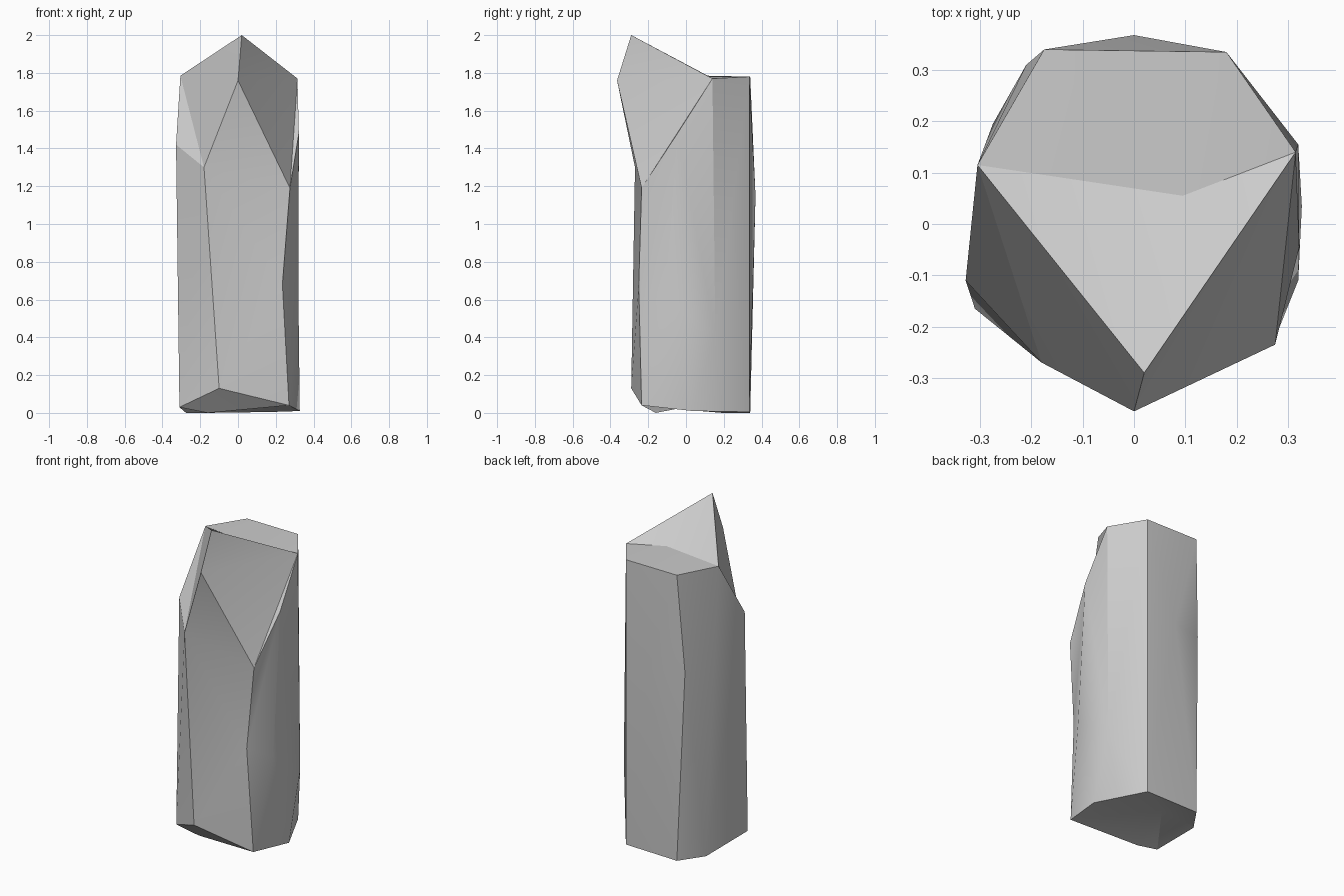
import bpy
import bmesh
import math

# Remove the default cube only
cube = bpy.data.objects.get("Cube")
if cube:
    bpy.data.objects.remove(cube, do_unlink=True)

# Flat stone colour
STONE = (0.6, 0.6, 0.6, 1.0)
stone = bpy.data.materials.new("stone_grey")
stone.use_nodes = True
stone.diffuse_color = STONE
stone.node_tree.nodes["Principled BSDF"].inputs["Base Color"].default_value = STONE

# Named corners of the chipped pillar
corners = dict(
    # sloping crown
    peak=(.02, -.29, 2), nose=(0, -.365, 1.76), saddle=(.095, .055, 1.78),
    top_l=(-.305, .115, 1.785), top_r=(.315, .14, 1.77),
    top_bl=(-.175, .34, 1.78), top_br=(.18, .335, 1.78),
    # front facet
    facet_l=(-.18, -.27, 1.3), facet_r=(.275, -.235, 1.19),
    dent=(.235, -.25, .68), chin_l=(-.1, -.29, .13), chin_r=(.27, -.235, .04),
    # bulges on the sides and back
    side_l=(-.328, -.11, 1.42), side_r=(.322, -.045, 1.48),
    low_r=(.32, -.11, .6), chip_r=(.32, .155, .42),
    mid_bl=(-.21, .31, 1.17), mid_b=(0, .368, 1.15),
    # foot, with a shallow hollow underneath
    foot_r=(.327, .035, .01), foot_br=(.18, .335, .005), foot_bl=(-.175, .34, 0),
    foot_l=(-.275, .195, 0), foot_fl=(-.31, -.165, .03), foot_f=(-.16, -.16, 0),
    hollow=(-.08, .15, .06),
)

# Facets, grouped by side
facets = {
    "crown": ["peak top_l saddle", "peak saddle top_r",
              "saddle top_l top_bl", "saddle top_bl top_br", "saddle top_br top_r"],
    "front": ["nose facet_l facet_r", "facet_l dent facet_r",
              "facet_l chin_l dent", "chin_l chin_r dent"],
    "left": ["peak nose top_l", "top_l nose facet_l", "top_l facet_l side_l",
             "facet_l side_l foot_fl", "facet_l foot_fl chin_l",
             "top_l top_bl mid_bl", "top_l mid_bl foot_l", "mid_bl foot_bl foot_l",
             "top_l foot_l side_l", "side_l foot_l foot_fl"],
    "right": ["peak nose top_r", "nose facet_r top_r", "top_r facet_r side_r",
              "facet_r dent side_r", "side_r dent low_r", "dent chin_r low_r",
              "low_r chin_r foot_r", "side_r top_r chip_r", "side_r chip_r low_r",
              "low_r chip_r foot_r", "chip_r foot_br foot_r",
              "top_r top_br chip_r", "top_br foot_br chip_r"],
    "chin": ["chin_l chin_r foot_f", "chin_l foot_f foot_fl"],
}


def fan(centre, rim):
    """Triangles joining a closed rim to a centre corner."""
    names = rim.split()
    return [f"{centre} {a} {b}" for a, b in zip(names, names[1:] + names[:1])]


facets["back"] = fan("mid_b", "top_br top_bl mid_bl foot_bl foot_br")
facets["base"] = fan("hollow", "foot_br foot_bl foot_l foot_fl foot_f chin_r foot_r")

# Build the closed stone
bm = bmesh.new()
verts = {name: bm.verts.new(co) for name, co in corners.items()}
for side in facets.values():
    for facet in side:
        bm.faces.new([verts[name] for name in facet.split()])
bmesh.ops.recalc_face_normals(bm, faces=bm.faces[:])
mesh = bpy.data.meshes.new("stone_pillar")
bm.to_mesh(mesh)
bm.free()
mesh.materials.append(stone)
pillar = bpy.data.objects.new("stone_pillar", mesh)
bpy.context.collection.objects.link(pillar)

# Soft facets with crisp ridges
bpy.ops.object.select_all(action="DESELECT")
pillar.select_set(True)
bpy.context.view_layer.objects.active = pillar
bpy.ops.object.shade_smooth_by_angle(angle=math.radians(30))
